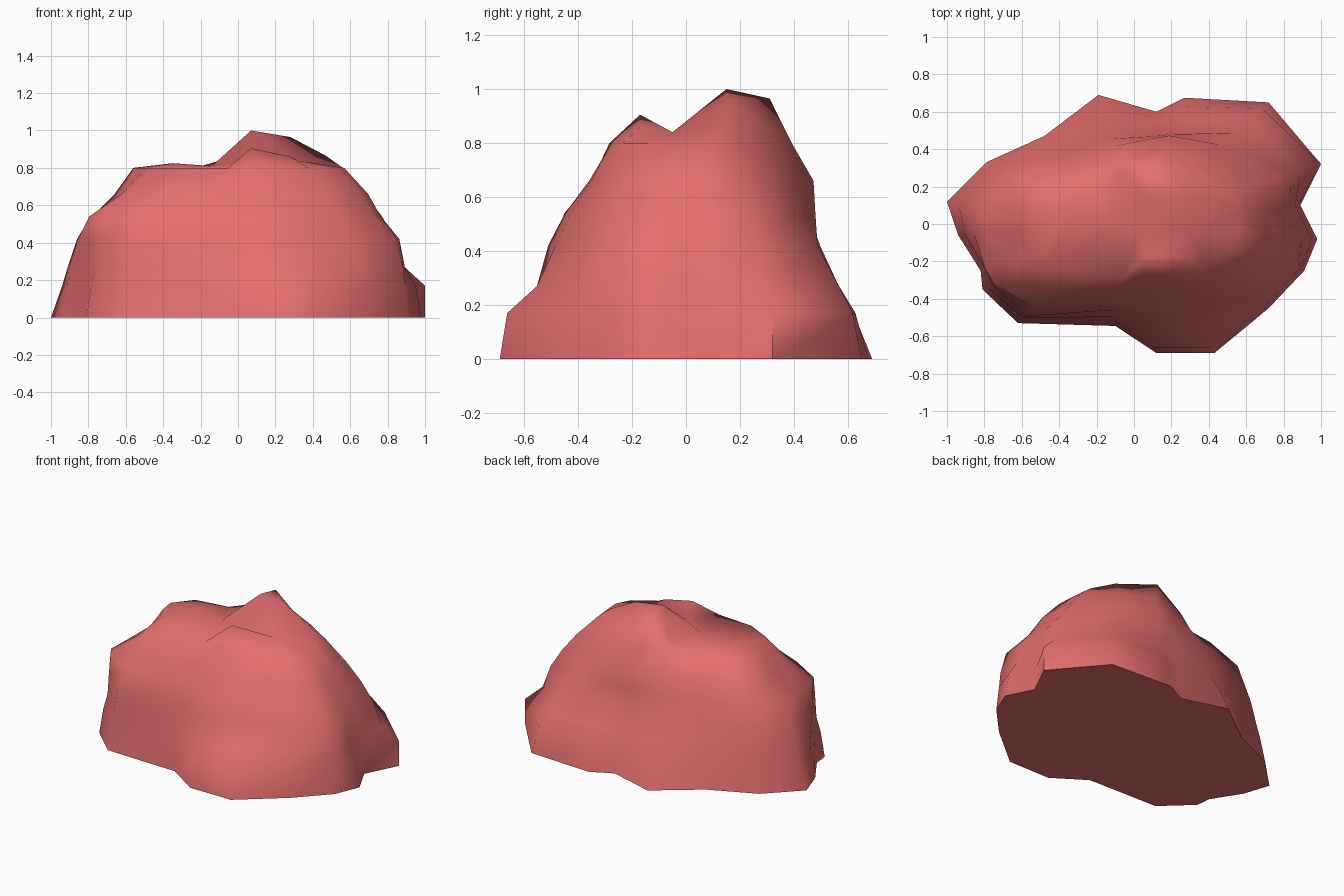
import bpy, bmesh, math
from mathutils import Vector
from mathutils.geometry import delaunay_2d_cdt

if "Cube" in bpy.data.objects:
    bpy.data.objects.remove(bpy.data.objects["Cube"])

# Footprint of the boulder, counter-clockwise from the right notch
FOOT = [(.89, .10), (1.0, .32), (.72, .65), (.27, .675), (.12, .60), (-.19, .69),
        (-.48, .47), (-.79, .33), (-1.0, .12), (-.94, -.06), (-.82, -.25), (-.81, -.35),
        (-.62, -.53), (-.10, -.545), (.12, -.69), (.43, -.69), (.72, -.45), (.91, -.25),
        (.98, -.08)]

# Height -> how far (percent) each footprint corner has drawn in
LEVELS = {
    0.00: [100] * 19,
    0.17: [98, 100, 95, 93, 95, 90, 95, 96, 94, 97, 98, 97, 95, 95, 96, 96, 97, 98, 97],
    0.27: [97, 89, 87, 84, 91, 82, 91, 93, 91, 96, 97, 94, 95, 91, 80, 80, 91, 97, 91],
    0.42: [94, 84, 75, 72, 80, 72, 85, 89, 86, 91, 97, 93, 93, 84, 74, 70, 84, 93, 88],
    0.54: [84, 77, 65, 71, 78, 66, 78, 84, 78, 84, 97, 92, 85, 76, 65, 62, 76, 80, 78],
    0.66: [78, 68, 57, 70, 76, 60, 70, 79, 66, 68, 76, 73, 66, 64, 52, 51, 65, 72, 71],
    0.80: [63, 55, 47, 58, 63, 50, 48, 58, 56, 58, 60, 56, 50, 52, 40, 40, 52, 57, 58],
}

# Twin ridges and the dip between them on the crown
CROWN = [(.07, .15, 1.0), (.28, .15, .965), (.07, .31, .965), (.47, .14, .865),
         (.07, -.17, .905), (.28, -.17, .86), (.02, -.05, .83), (.32, -.05, .84),
         (-.35, .08, .825), (-.14, .02, .81), (-.06, .27, .85)]

bm = bmesh.new()
rings = [[bm.verts.new((x * s / 100, y * s / 100, z)) for (x, y), s in zip(FOOT, row)]
         for z, row in LEVELS.items()]
n = len(FOOT)

# Sides
for low, high in zip(rings, rings[1:]):
    for i in range(n):
        j = (i + 1) % n
        bm.faces.new((low[i], low[j], high[j], high[i]))

# Flat underside
bm.faces.new(rings[0][::-1])

# Crown: triangulate the top rim together with the ridge points
tops = rings[-1] + [bm.verts.new(p) for p in CROWN]
flat = [Vector((v.co.x, v.co.y)) for v in tops]
_, _, tris, origin, _, _ = delaunay_2d_cdt(flat, [], [list(range(n))], 1, 1e-5)
for t in tris:
    bm.faces.new([tops[origin[k][0]] for k in t])

bmesh.ops.recalc_face_normals(bm, faces=bm.faces)
mesh = bpy.data.meshes.new("boulder")
bm.to_mesh(mesh)
bm.free()

boulder = bpy.data.objects.new("boulder", mesh)
bpy.context.collection.objects.link(boulder)
red = bpy.data.materials.new("rock red")
red.diffuse_color = (0.77, 0.155, 0.155, 1)
red.use_nodes = True
red.node_tree.nodes["Principled BSDF"].inputs["Base Color"].default_value = red.diffuse_color
mesh.materials.append(red)

# Soft shading with a crisp base edge
bpy.context.view_layer.objects.active = boulder
boulder.select_set(True)
bpy.ops.object.shade_smooth_by_angle(angle=math.radians(60))
